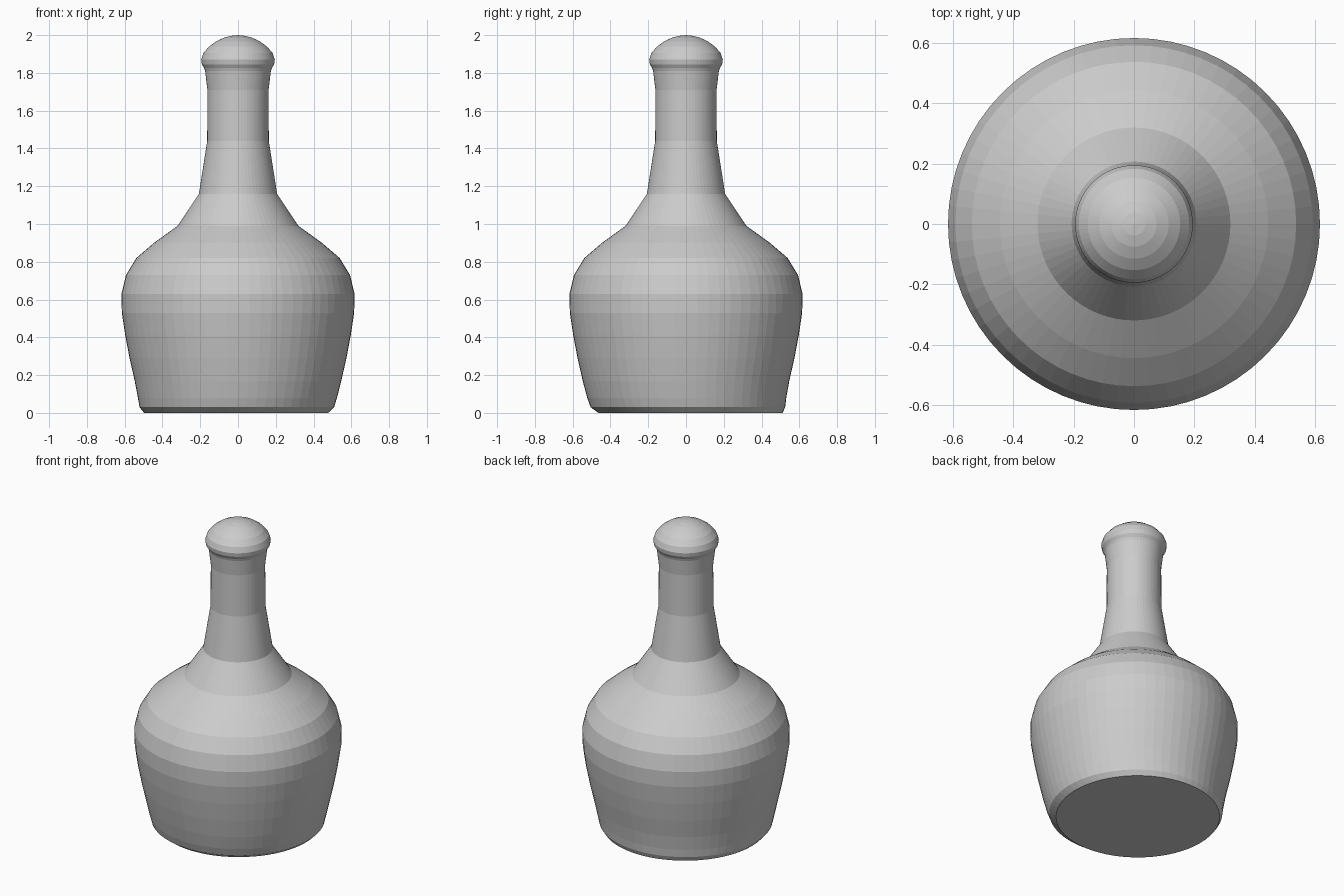
import bpy, bmesh
from math import cos, sin, tau

if "Cube" in bpy.data.objects:
    bpy.data.objects.remove(bpy.data.objects["Cube"])

SIDES = 64

# Outline from base to crown: radius, height
profile = [
    (0.487, 0.0), (0.515, 0.03), (0.527, 0.08), (0.547, 0.17), (0.574, 0.29),
    (0.597, 0.41), (0.615, 0.53), (0.617, 0.63), (0.593, 0.73), (0.538, 0.82),
    (0.445, 0.90), (0.320, 0.99), (0.207, 1.16), (0.163, 1.44), (0.162, 1.71),
    (0.174, 1.81), (0.179, 1.825), (0.191, 1.845), (0.195, 1.87), (0.183, 1.905),
    (0.153, 1.94), (0.115, 1.967), (0.075, 1.986), (0.038, 1.996),
]
# The foot is slightly off-centre
shift = {0: (-0.010, 0.024), 1: (-0.006, 0.010), 2: (-0.003, 0.004)}

bm = bmesh.new()
rings = []
for i, (r, z) in enumerate(profile):
    dx, dy = shift.get(i, (0, 0))
    rings.append([bm.verts.new((dx + r * cos(tau * k / SIDES),
                                dy + r * sin(tau * k / SIDES), z))
                  for k in range(SIDES)])

# Walls
for a, b in zip(rings, rings[1:]):
    for k in range(SIDES):
        n = (k + 1) % SIDES
        bm.faces.new((a[k], a[n], b[n], b[k]))

# Flat base and pointed crown
bm.faces.new(rings[0][::-1])
tip = bm.verts.new((0, 0, 2.0))
for k in range(SIDES):
    bm.faces.new((rings[-1][k], rings[-1][(k + 1) % SIDES], tip))

mesh = bpy.data.meshes.new("bottle")
bm.to_mesh(mesh)
bm.free()
bottle = bpy.data.objects.new("bottle", mesh)
bpy.context.collection.objects.link(bottle)
